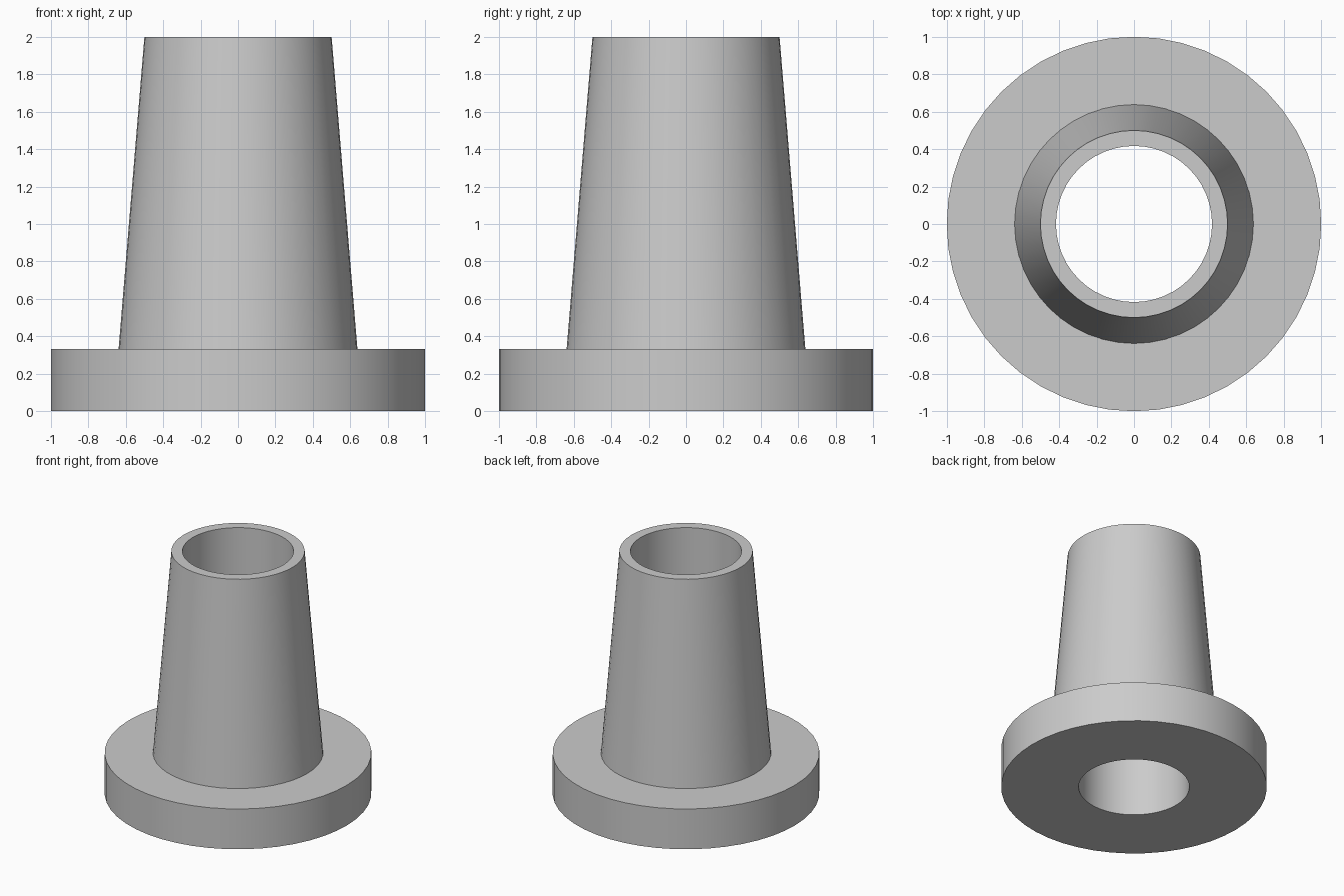
import bpy
import bmesh
import math

cube = bpy.data.objects.get("Cube")
if cube:
    bpy.data.objects.remove(cube, do_unlink=True)

SEGMENTS = 48
BORE = 0.417
FLANGE_TOP = 0.333

# Single grey material
grey = bpy.data.materials.new("plain_grey")
grey.use_nodes = True
colour = (0.6, 0.6, 0.6, 1.0)
grey.diffuse_color = colour
grey.node_tree.nodes["Principled BSDF"].inputs["Base Color"].default_value = colour


def lathe(name, profile):
    """Revolve a closed (radius, height) profile around the z axis."""
    bm = bmesh.new()
    rings = []
    for i in range(SEGMENTS):
        a = math.tau * i / SEGMENTS
        rings.append([bm.verts.new((r * math.cos(a), r * math.sin(a), z))
                      for r, z in profile])
    count = len(profile)
    for i, ring in enumerate(rings):
        following = rings[(i + 1) % SEGMENTS]
        for j in range(count):
            k = (j + 1) % count
            bm.faces.new((ring[j], following[j], following[k], ring[k]))
    bmesh.ops.recalc_face_normals(bm, faces=bm.faces)
    mesh = bpy.data.meshes.new(name)
    bm.to_mesh(mesh)
    bm.free()
    mesh.materials.append(grey)
    obj = bpy.data.objects.new(name, mesh)
    bpy.context.collection.objects.link(obj)
    # Smooth round walls, sharp rims
    mesh.shade_smooth()
    mesh.set_sharp_from_angle(angle=math.radians(30))
    return obj


# Round flange with a tapered neck and a straight bore through both
lathe("flanged_sleeve", [
    (BORE, 0), (1, 0), (1, FLANGE_TOP),
    (0.638, FLANGE_TOP), (0.5, 2), (BORE, 2),
])
